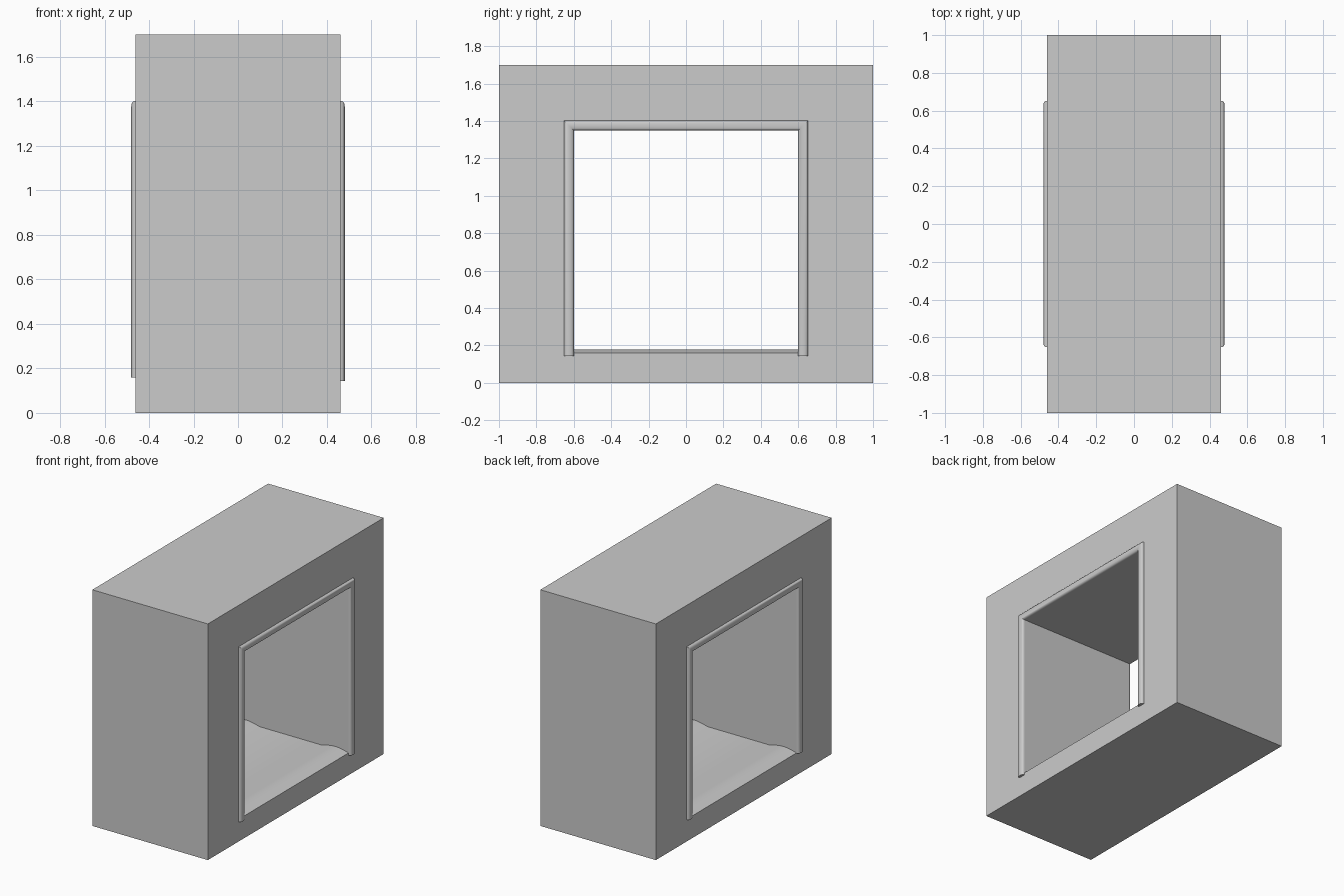
import bpy, bmesh, math

if "Cube" in bpy.data.objects:
    bpy.data.objects.remove(bpy.data.objects["Cube"])

HX, HY, H = 0.46, 1.0, 1.70          # wall half thickness, half width, height
OY, SILL, HEAD = 0.60, 0.16, 1.35    # opening half width, bottom, top
TW, TH = 0.052, 0.02                 # trim width and projection


def make_object(name, bm):
    bmesh.ops.recalc_face_normals(bm, faces=bm.faces)
    mesh = bpy.data.meshes.new(name)
    bm.to_mesh(mesh)
    bm.free()
    ob = bpy.data.objects.new(name, mesh)
    bpy.context.collection.objects.link(ob)
    return ob


def select(ob):
    bpy.ops.object.select_all(action='DESELECT')
    ob.select_set(True)
    bpy.context.view_layer.objects.active = ob


# Thick wall block
bm = bmesh.new()
bmesh.ops.create_cube(bm, size=1.0)
for v in bm.verts:
    v.co = (v.co.x * 2 * HX, v.co.y * 2 * HY, (v.co.z + 0.5) * H)
wall = make_object("wall", bm)

# Opening cutter: its lower profile leaves a soft rounded ridge along each sill edge
N, INNER = 12, 0.25
ridge = [(HX - (HX - INNER) * i / N, SILL + 0.019 * math.sin(math.pi * i / N))
         for i in range(N + 1)]
lower = [(HX + 0.1, SILL)] + ridge + [(-x, z) for x, z in reversed(ridge)] + [(-HX - 0.1, SILL)]
outline = lower + [(-HX - 0.1, HEAD), (HX + 0.1, HEAD)]
bm = bmesh.new()
face = bm.faces.new([bm.verts.new((x, -OY, z)) for x, z in outline])
ext = bmesh.ops.extrude_face_region(bm, geom=[face])
bmesh.ops.translate(bm, vec=(0, 2 * OY, 0),
                    verts=[g for g in ext["geom"] if isinstance(g, bmesh.types.BMVert)])
cutter = make_object("opening_cutter", bm)
cutter.hide_render = True

cut = wall.modifiers.new("opening", 'BOOLEAN')
cut.operation = 'DIFFERENCE'
cut.solver = 'EXACT'
cut.object = cutter
select(wall)
bpy.ops.object.modifier_apply(modifier=cut.name)
bpy.data.objects.remove(cutter)
select(wall)
bpy.ops.object.shade_smooth_by_angle(angle=math.radians(25))


# Rounded trim swept up one jamb, across the head and down the other jamb
def make_trim(name, side, bottom):
    steps = 10
    profile = [(TW * (1 - math.cos(math.pi * i / steps)) / 2,
                TH * math.sin(math.pi * i / steps) ** 0.7 if 0 < i < steps else 0)
               for i in range(steps + 1)]
    stations = [(-1, bottom, 0), (-1, HEAD, 1), (1, HEAD, 1), (1, bottom, 0)]
    bm = bmesh.new()
    rings = [[bm.verts.new((side * (HX + h), sy * (OY + u), z + up * u)) for u, h in profile]
             for sy, z, up in stations]
    n = len(profile)
    for a, b in zip(rings, rings[1:]):
        for i in range(n):
            j = (i + 1) % n
            bm.faces.new((a[i], a[j], b[j], b[i]))
    bm.faces.new(rings[0])
    bm.faces.new(rings[-1])
    trim = make_object(name, bm)
    select(trim)
    bpy.ops.object.shade_smooth_by_angle(angle=math.radians(40))


make_trim("right_trim", 1, 0.143)
make_trim("left_trim", -1, 0.158)
